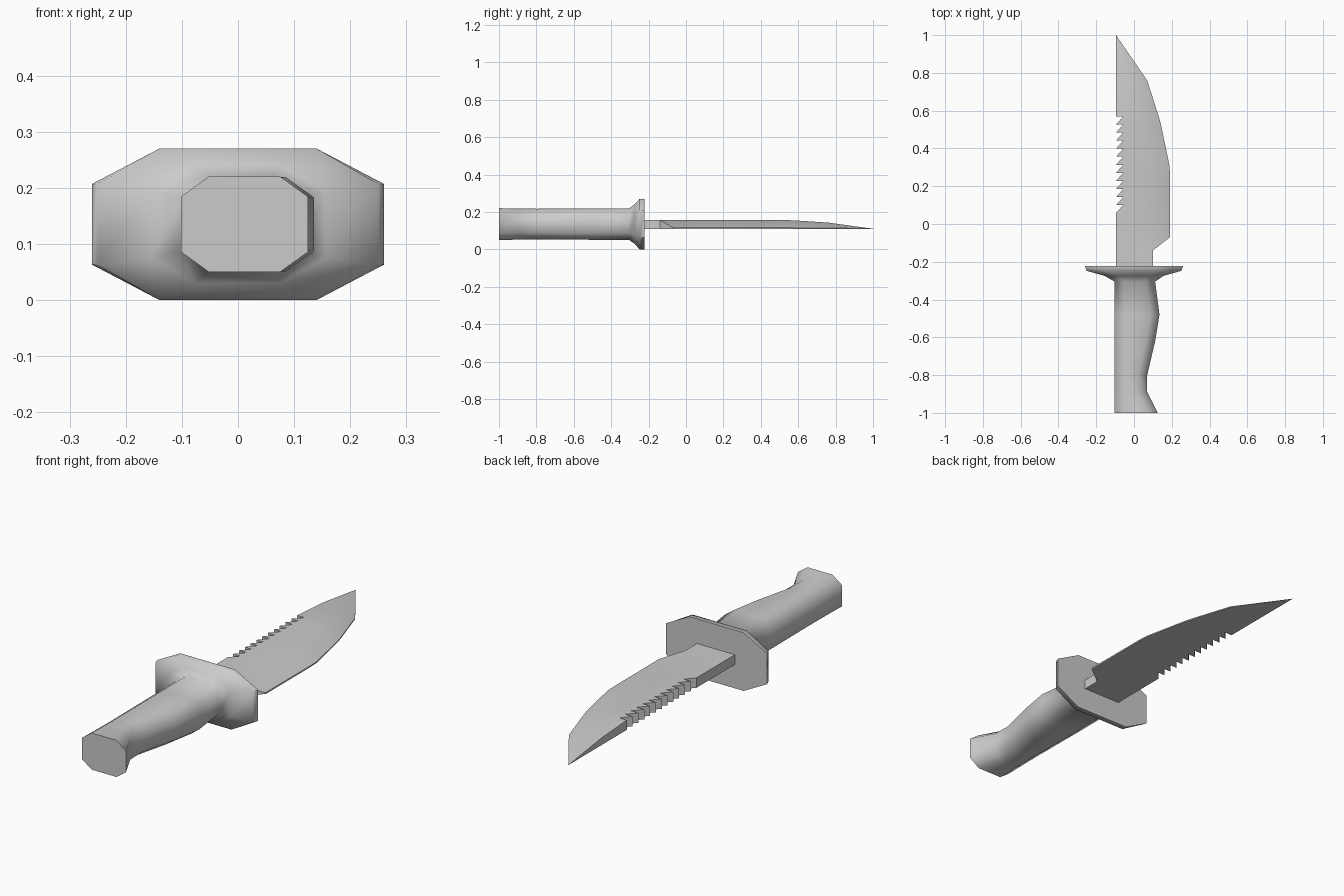
import bpy, bmesh, math

if "Cube" in bpy.data.objects:
    bpy.data.objects.remove(bpy.data.objects["Cube"])


def lerp_table(table, y):
    """Piecewise linear lookup in a list of (y, value)."""
    for (y0, v0), (y1, v1) in zip(table, table[1:]):
        if y <= y1:
            return v0 + (v1 - v0) * (y - y0) / (y1 - y0)
    return table[-1][1]


def loft(name, rings, angle):
    """Skin a list of equal-length closed rings and cap both ends."""
    bm = bmesh.new()
    vs = [[bm.verts.new(p) for p in ring] for ring in rings]
    n = len(rings[0])
    for a, b in zip(vs, vs[1:]):
        for i in range(n):
            j = (i + 1) % n
            bm.faces.new((a[i], a[j], b[j], b[i]))
    bm.faces.new(vs[0])
    bm.faces.new(vs[-1])
    bmesh.ops.remove_doubles(bm, verts=bm.verts, dist=1e-5)
    bmesh.ops.dissolve_degenerate(bm, edges=bm.edges, dist=1e-6)
    bmesh.ops.recalc_face_normals(bm, faces=bm.faces)
    mesh = bpy.data.meshes.new(name)
    bm.to_mesh(mesh)
    bm.free()
    obj = bpy.data.objects.new(name, mesh)
    bpy.context.collection.objects.link(obj)
    bpy.ops.object.select_all(action='DESELECT')
    obj.select_set(True)
    bpy.context.view_layer.objects.active = obj
    bpy.ops.object.shade_smooth_by_angle(angle=math.radians(angle))
    return obj


def octagon(y, x0, x1, hz, cx, cz):
    """Chamfered rectangle in the xz plane, centred on z = 0.135."""
    z0, z1 = 0.135 - hz, 0.135 + hz
    pts = [(x0 + cx, z0), (x1 - cx, z0), (x1, z0 + cz), (x1, z1 - cz),
           (x1 - cx, z1), (x0 + cx, z1), (x0, z1 - cz), (x0, z0 + cz)]
    return [(x, y, z) for x, z in pts]


# Grip with finger swell, flaring into the guard plate
sections = [
    (-1.00, -0.102, 0.125, 0.085, 0.05, 0.036),
    (-0.89, -0.102, 0.070, 0.083, 0.05, 0.036),
    (-0.80, -0.102, 0.070, 0.082, 0.05, 0.036),
    (-0.62, -0.102, 0.112, 0.083, 0.05, 0.036),
    (-0.48, -0.102, 0.135, 0.084, 0.05, 0.036),
    (-0.305, -0.102, 0.112, 0.084, 0.05, 0.036),
    (-0.275, -0.155, 0.155, 0.105, 0.08, 0.045),
    (-0.248, -0.250, 0.250, 0.135, 0.11, 0.063),
    (-0.223, -0.260, 0.260, 0.135, 0.12, 0.063),
]
loft("grip_and_guard", [octagon(*s) for s in sections], 60)

# Blade: curved cutting edge, its height, and the height of the top face
edge_x = [(-0.24, 0.10), (-0.14, 0.10), (-0.07, 0.19), (0.30, 0.19),
          (0.54, 0.14), (0.76, 0.07), (1.0, -0.095)]
edge_z = [(-0.24, 0.156), (-0.14, 0.156), (-0.07, 0.117), (0.76, 0.115), (1.0, 0.11)]
top_z = [(-0.24, 0.156), (0.56, 0.156), (0.76, 0.143), (1.0, 0.11)]
SPINE, ROOT = -0.095, -0.057

# Spine stations with saw teeth: each tooth steps out, then slopes back in
stations = [(-0.24, SPINE), (-0.14, SPINE), (-0.07, SPINE), (0.06, SPINE), (0.10, ROOT)]
teeth, pitch = 11, 0.47 / 11
for i in range(teeth):
    y = 0.10 + i * pitch
    stations += [(y, SPINE), (y + pitch, ROOT)]
stations += [(0.57, SPINE), (0.76, SPINE), (1.0, SPINE)]

rings = []
for y, xs in stations:
    xe, ze, zt = (lerp_table(t, y) for t in (edge_x, edge_z, top_z))
    xr = SPINE + (xe - SPINE) * 0.6
    rings.append([(xs, y, 0.11), (xe, y, 0.11), (xe, y, ze), (xr, y, zt), (xs, y, zt)])
loft("blade", rings, 35)
